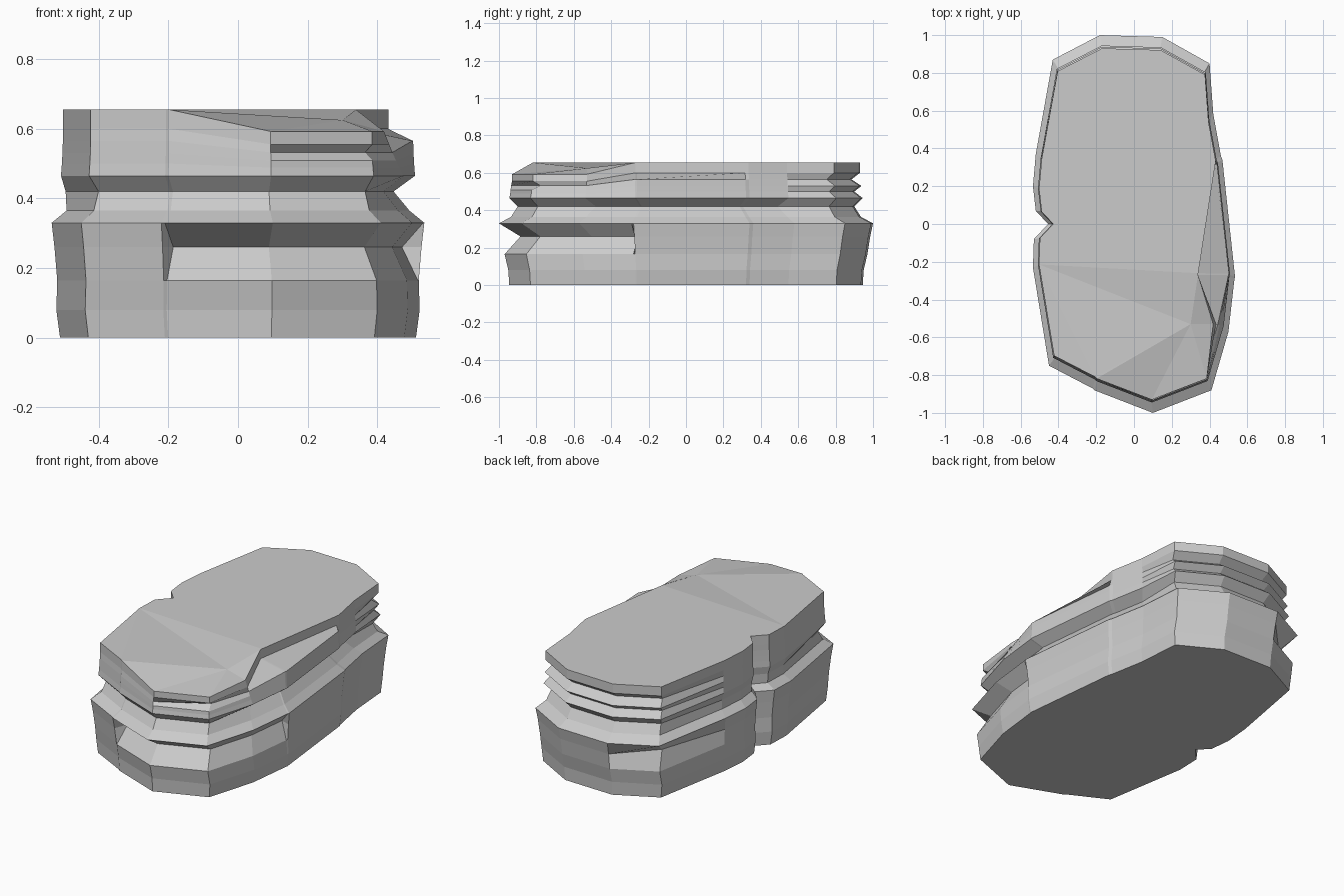
import bpy
import bmesh

cube = bpy.data.objects.get("Cube")
if cube:
    bpy.data.objects.remove(cube)

# Widest outline, counter-clockwise from the notch; letters mark local erosion:
# l low groove, m mid groove, r deep mid groove, u upper cracks,
# c front corner crack, s side ledge, d dropped top edge
outline = [
    (-.53, -.08, ""), (-.535, -.23, ""), (-.45, -.75, "m"),
    (-.22, -.87, "m"), (-.21, -.88, "lm"), (.1, -1, "lmd"),
    (.41, -.88, "lmdc"), (.5, -.57, "lrd"), (.532, -.29, "lrs"),
    (.535, -.28, "rs"), (.468, .34, "rs"), (.46, .36, "r"),
    (.42, .58, "r"), (.4, .85, "mu"), (.15, .99, "mu"),
    (-.18, 1, "mu"), (-.43, .87, "mul"), (-.52, .37, ""),
    (-.535, .2, ""), (-.52, .07, ""), (-.455, 0, ""),
]

# Strata: height, x scale, y scale, and how much each letter pulls the layer in
strata = [
    (0, .955, .945, {}),
    (.08, .975, .95, {}),
    (.165, .97, .97, {}),
    (.26, .985, .985, {"l": .1}),
    (.33, 1, 1, {}),
    (.365, .92, .935, {}),
    (.42, .925, .935, {"m": .035, "r": .09}),
    (.465, .95, .945, {}),
    (.5, .945, .94, {"u": .04}),
    (.53, .942, .938, {}),
    (.565, .94, .935, {"u": .05, "c": .05}),
    (.6, .94, .93, {}),
    (.655, .94, .93, {}),
]
LEDGE = .59
BAND = .465


def layer_point(station, layer):
    x, y, marks = station
    z, sx, sy, erosion = layer
    pull = sum(erosion.get(m, 0) for m in marks)
    px, py = x * (sx - pull), y * (sy - pull)
    if "s" in marks and z > LEDGE:
        # the ledge widens towards the front
        px = .43 - (.34 - y) * .145
    if "d" in marks and z > BAND:
        z = BAND + (z - BAND) * .67
        if "r" in marks:
            px -= (z - BAND) * .4
    return px, py, z


def build_slab():
    bm = bmesh.new()
    rings = [[bm.verts.new(layer_point(s, layer)) for s in outline]
             for layer in strata]
    count = len(outline)
    for low, high in zip(rings, rings[1:]):
        for i in range(count):
            j = (i + 1) % count
            bm.faces.new((low[i], low[j], high[j], high[i]))
    bm.faces.new(rings[0][::-1])

    # Flat top, with a broken-down front right corner fanned round a low point
    top = rings[-1]
    bm.faces.new(top[9:] + top[:2])
    bm.faces.new(top[1:4])
    peak = bm.verts.new((.3, -.53, .625))
    rim = [top[1]] + top[3:10]
    for a, b in zip(rim, rim[1:] + rim[:1]):
        bm.faces.new((a, b, peak))
    bmesh.ops.recalc_face_normals(bm, faces=bm.faces)
    mesh = bpy.data.meshes.new("layered_rock")
    bm.to_mesh(mesh)
    bm.free()
    return mesh


# Plain stone material
stone = bpy.data.materials.new("stone_grey")
stone.use_nodes = True
grey = (.6, .6, .6, 1)
stone.diffuse_color = grey
stone.node_tree.nodes["Principled BSDF"].inputs["Base Color"].default_value = grey

rock = bpy.data.objects.new("layered_rock", build_slab())
rock.data.materials.append(stone)
bpy.context.scene.collection.objects.link(rock)
